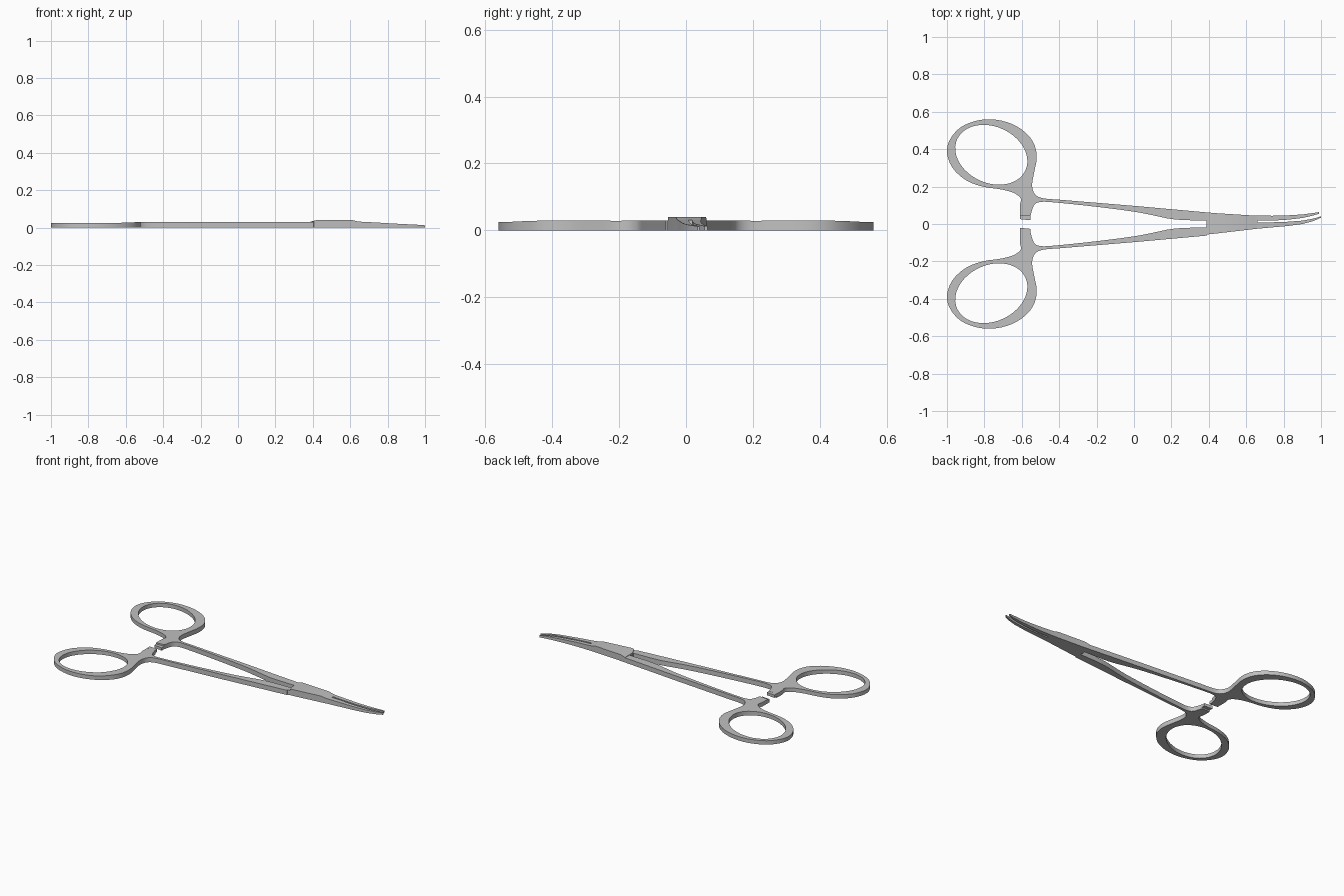
import bpy
import bmesh
import math

cube = bpy.data.objects.get("Cube")
if cube:
    bpy.data.objects.remove(cube, do_unlink=True)

steel = bpy.data.materials.new("brushed steel grey")
steel.use_nodes = True
steel.diffuse_color = (0.53, 0.53, 0.53, 1)
steel.node_tree.nodes["Principled BSDF"].inputs["Base Color"].default_value = steel.diffuse_color


def finish(name, bm):
    """Turn a bmesh into a steel object with smooth curves and sharp edges."""
    bmesh.ops.recalc_face_normals(bm, faces=bm.faces)
    mesh = bpy.data.meshes.new(name)
    bm.to_mesh(mesh)
    bm.free()
    mesh.materials.append(steel)
    obj = bpy.data.objects.new(name, mesh)
    bpy.context.collection.objects.link(obj)
    bpy.ops.object.select_all(action="DESELECT")
    obj.select_set(True)
    bpy.context.view_layer.objects.active = obj
    bpy.ops.object.shade_smooth_by_angle(angle=math.radians(30))
    return obj


def smooth_path(points, steps=3):
    """Catmull-Rom curve through the points, including both ends."""
    padded = [points[0]] + points + [points[-1]]
    path = []
    for a, b, c, d in zip(padded, padded[1:], padded[2:], padded[3:]):
        for i in range(steps):
            t = i / steps
            path.append(tuple(
                q + t * (r - p) / 2
                + t * t * (2 * p - 5 * q + 4 * r - s) / 2
                + t * t * t * (3 * q - p - 3 * r + s) / 2
                for p, q, r, s in zip(a, b, c, d)))
    return path + [points[-1]]


def strip(name, stations, bottom=0, side=1):
    """Bar lofted along x; each station is x, near y, far y, top z."""
    bm = bmesh.new()
    rings = []
    for x, near, far, top in stations:
        corners = [(near, bottom), (far, bottom), (far, top), (near, top)]
        rings.append([bm.verts.new((x, side * y, z)) for y, z in corners])
    for a, b in zip(rings, rings[1:]):
        for i in range(4):
            j = (i + 1) % 4
            bm.faces.new((a[i], a[j], b[j], b[i]))
    bm.faces.new(rings[0])
    bm.faces.new(rings[-1])
    return finish(name, bm)


def handle_height(x):
    """Finger rings are a little thinner than the arms."""
    blend = min(max((x + 0.64) / 0.13, 0), 1)
    return 0.025 + 0.005 * blend


def handle(name, side):
    """Finger ring, ratchet post and long arm cut from one plate."""
    ring_edge = [
        (-.61, .045), (-.61, .10), (-.605, .135), (-.64, .165), (-.71, .185),
        (-.81, .2), (-.9, .235), (-.97, .3), (-1, .38), (-.985, .45),
        (-.93, .515), (-.85, .55), (-.77, .56), (-.68, .545), (-.6, .505),
        (-.54, .44), (-.52, .36), (-.535, .27), (-.545, .205), (-.53, .16),
        (-.49, .138), (-.4, .13)]
    arm_outer = [(0, .097), (.39, .062)]
    arm_inner = [
        (.39, .018), (.22, .024), (.1, .047), (0, .066), (-.2, .092),
        (-.42, .115), (-.5, .118), (-.535, .1), (-.553, .045)]
    outline = smooth_path(ring_edge) + arm_outer + smooth_path(arm_inner)

    # Slightly slanted oval finger hole
    hole = []
    for i in range(40):
        angle = math.tau * i / 40
        u, v = math.cos(angle), math.sin(angle)
        hole.append((-.763 + .192 * u - .02 * v, .37 + .159 * v - .018 * u))

    bm = bmesh.new()
    edges = []
    for loop in (outline, hole):
        verts = [bm.verts.new((x, side * y, 0)) for x, y in loop]
        for a, b in zip(verts, verts[1:] + verts[:1]):
            edges.append(bm.edges.new((a, b)))
    bmesh.ops.triangle_fill(bm, edges=edges, use_beauty=True)
    raised = bmesh.ops.extrude_face_region(bm, geom=bm.faces[:], use_keep_orig=True)
    for item in raised["geom"]:
        if isinstance(item, bmesh.types.BMVert):
            item.co.z = handle_height(item.co.x)
    return finish(name, bm)


# Handles with rings, mirrored front to back
handle("back_handle", 1)
handle("front_handle", -1)

# Ratchet tips: one steps down, the other steps up so they can engage
strip("back_ratchet_tip",
      [(-.61, .026, .045, .018), (-.553, .02, .045, .018)])
strip("front_ratchet_tip",
      [(-.61, .02, .045, .027), (-.553, .026, .045, .027)],
      bottom=.009, side=-1)

# Raised box joint with sloped ends
strip("box_joint", [
    (.388, -.013, .062, .032), (.405, -.054, .061, .036),
    (.42, -.053, .059, .04), (.61, -.031, .047, .04),
    (.635, -.028, .046, .034), (.66, -.025, .045, .031)])
strip("front_arm_end", [
    (.385, -.057, -.014, .03), (.405, -.054, -.014, .03)])

# Slender curved jaws tapering to the tip
strip("back_jaw", [
    (.66, .018, .045, .031), (.74, .018, .044, .027),
    (.82, .023, .046, .022), (.9, .032, .051, .018),
    (.96, .046, .059, .015), (.99, .055, .064, .013)])
strip("front_jaw", [
    (.66, -.025, .007, .031), (.74, -.018, .009, .027),
    (.82, -.011, .012, .022), (.9, 0, .018, .018),
    (.96, .016, .029, .015), (1, .034, .041, .012)])
